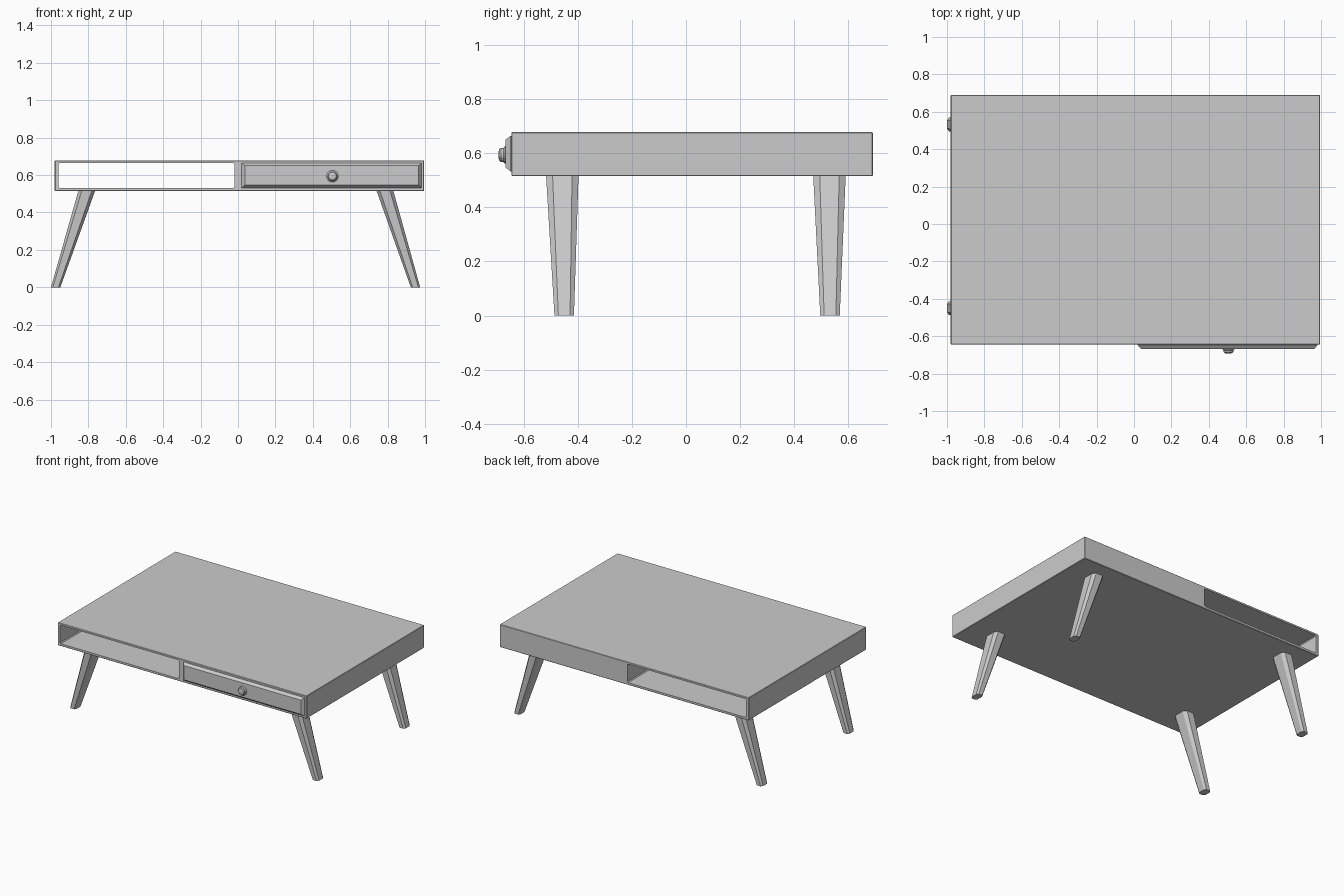
import bpy, bmesh, math

if "Cube" in bpy.data.objects:
    bpy.data.objects.remove(bpy.data.objects["Cube"])


def loft(name, rings):
    """Skin a closed solid through rings with equal point counts."""
    bm = bmesh.new()
    loops = [[bm.verts.new(p) for p in r] for r in rings]
    n = len(loops[0])
    for a, b in zip(loops, loops[1:]):
        for i in range(n):
            j = (i + 1) % n
            bm.faces.new((a[i], a[j], b[j], b[i]))
    bm.faces.new(loops[0][::-1])
    bm.faces.new(loops[-1])
    bmesh.ops.recalc_face_normals(bm, faces=bm.faces)
    me = bpy.data.meshes.new(name)
    bm.to_mesh(me)
    bm.free()
    ob = bpy.data.objects.new(name, me)
    bpy.context.collection.objects.link(ob)
    return ob


def rect_xy(x0, x1, y0, y1, z):
    return [(x0, y0, z), (x1, y0, z), (x1, y1, z), (x0, y1, z)]


def rect_xz(x0, x1, z0, z1, y):
    return [(x0, y, z0), (x1, y, z0), (x1, y, z1), (x0, y, z1)]


def octagon(cx, cy, hx, hy, z, c):
    """Rectangle with chamfered corners, used for the leg section."""
    cxh, cyh = hx * c, hy * c
    pts = [(hx, -hy + cyh), (hx, hy - cyh), (hx - cxh, hy), (-hx + cxh, hy),
           (-hx, hy - cyh), (-hx, -hy + cyh), (-hx + cxh, -hy), (hx - cxh, -hy)]
    return [(cx + x, cy + y, z) for x, y in pts]


def bevel(ob, width, segments=1):
    m = ob.modifiers.new("bevel", 'BEVEL')
    m.width, m.segments = width, segments


# Table box with the open shelf running right through its left half
body = loft("table_box", [rect_xy(-0.98, 0.995, -0.645, 0.69, z) for z in (0.515, 0.678)])
bevel(body, 0.003)
cutter = loft("shelf_cutter", [rect_xz(-0.96, -0.018, 0.532, 0.664, y) for y in (-0.8, 0.8)])
bevel(cutter, 0.006)
cutter.hide_render = True
cutter.hide_viewport = True
cut = body.modifiers.new("shelf_opening", 'BOOLEAN')
cut.operation = 'DIFFERENCE'
cut.solver = 'EXACT'
cut.object = cutter

# Raised drawer front with sloping borders
loft("drawer_front", [
    rect_xz(0.020, 0.980, 0.532, 0.664, -0.640),
    rect_xz(0.020, 0.980, 0.532, 0.664, -0.648),
    rect_xz(0.038, 0.965, 0.548, 0.650, -0.667)])

# Turned drawer knob
profile = [(0.032, -0.660), (0.032, -0.669), (0.026, -0.675), (0.026, -0.684),
           (0.021, -0.690), (0.010, -0.693)]
N = 16
knob = loft("drawer_knob", [
    [(0.505 + r * math.cos(2 * math.pi * i / N), y, 0.594 + r * math.sin(2 * math.pi * i / N))
     for i in range(N)] for r, y in profile])

# Four tapered, splayed, chamfered legs: top centre to foot centre
for side, xt, xf in (("left", -0.808, -0.975), ("right", 0.785, 0.949)):
    for end, yt, yf in (("front", -0.457, -0.450), ("back", 0.530, 0.532)):
        loft(f"{end}_{side}_leg", [
            octagon(xf, yf, 0.025, 0.036, 0.0, 0.4),
            octagon(xt, yt, 0.045, 0.060, 0.518, 0.4)])
